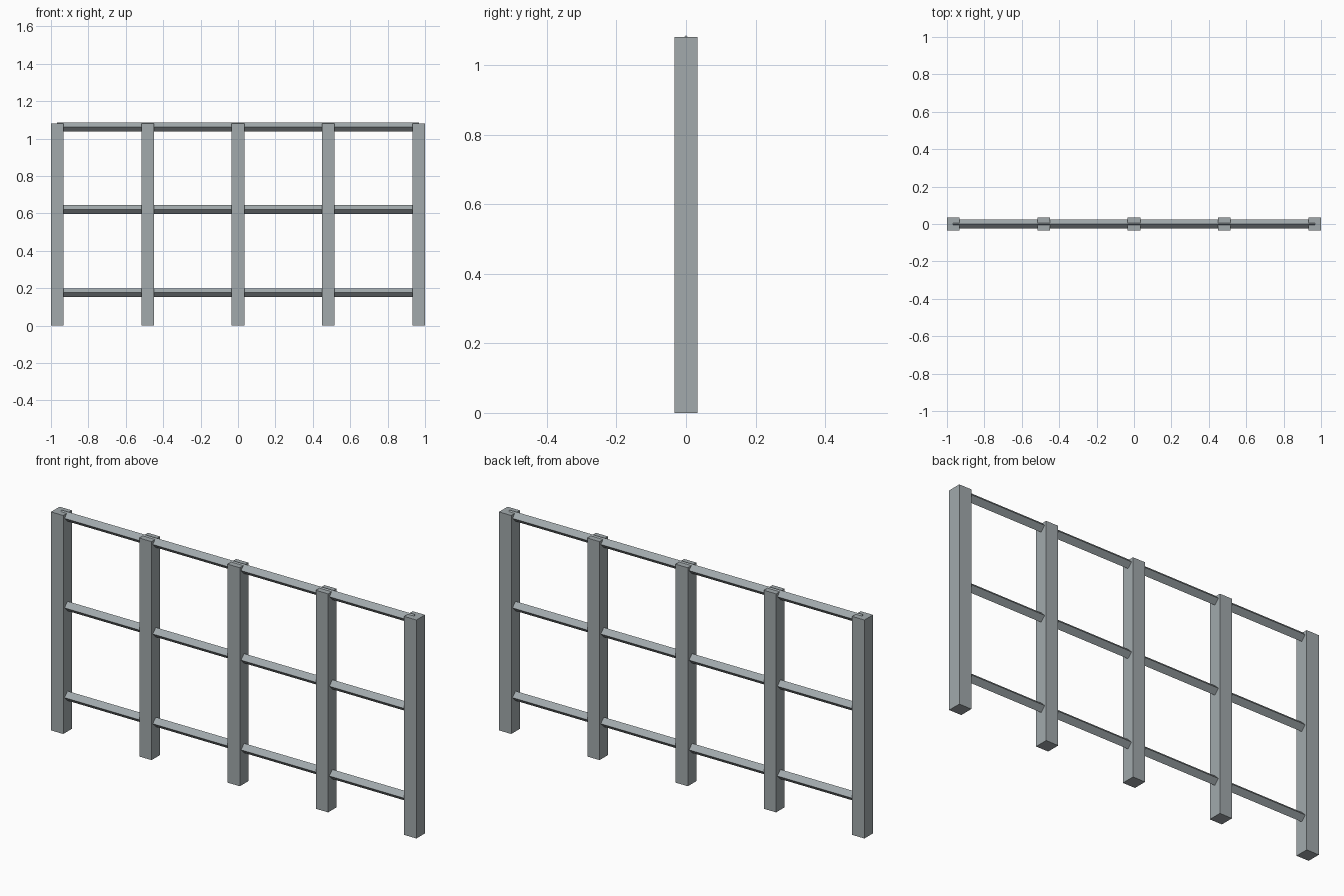
import bpy, bmesh
from math import radians
from mathutils import Matrix

if "Cube" in bpy.data.objects:
    bpy.data.objects.remove(bpy.data.objects["Cube"])

POST_W, POST_H = 0.067, 1.081
END_X = 1 - POST_W / 2
RAIL_R = 0.0238

steel = bpy.data.materials.new("blue_grey_steel")
steel.diffuse_color = (0.36, 0.40, 0.415, 1)
steel.use_nodes = True
steel.node_tree.nodes["Principled BSDF"].inputs["Base Color"].default_value = steel.diffuse_color


def make_object(name, bm):
    mesh = bpy.data.meshes.new(name)
    bm.to_mesh(mesh)
    bm.free()
    mesh.materials.append(steel)
    obj = bpy.data.objects.new(name, mesh)
    bpy.context.collection.objects.link(obj)


# Five square upright posts
for i in range(5):
    bm = bmesh.new()
    x = -END_X + i * END_X / 2
    bmesh.ops.create_cube(bm, size=1, matrix=Matrix.Translation((x, 0, POST_H / 2))
                          @ Matrix.Diagonal((POST_W, POST_W, POST_H, 1)))
    make_object(f"post_{i + 1}", bm)

# Three diamond-section rails running between the end post centres
for i, z in enumerate((0.176, 0.62, 1.063)):
    bm = bmesh.new()
    bmesh.ops.create_cone(bm, cap_ends=True, segments=4, radius1=RAIL_R, radius2=RAIL_R,
                          depth=2 * END_X,
                          matrix=Matrix.Translation((0, 0, z)) @ Matrix.Rotation(radians(90), 4, 'Y'))
    make_object(f"rail_{i + 1}", bm)
